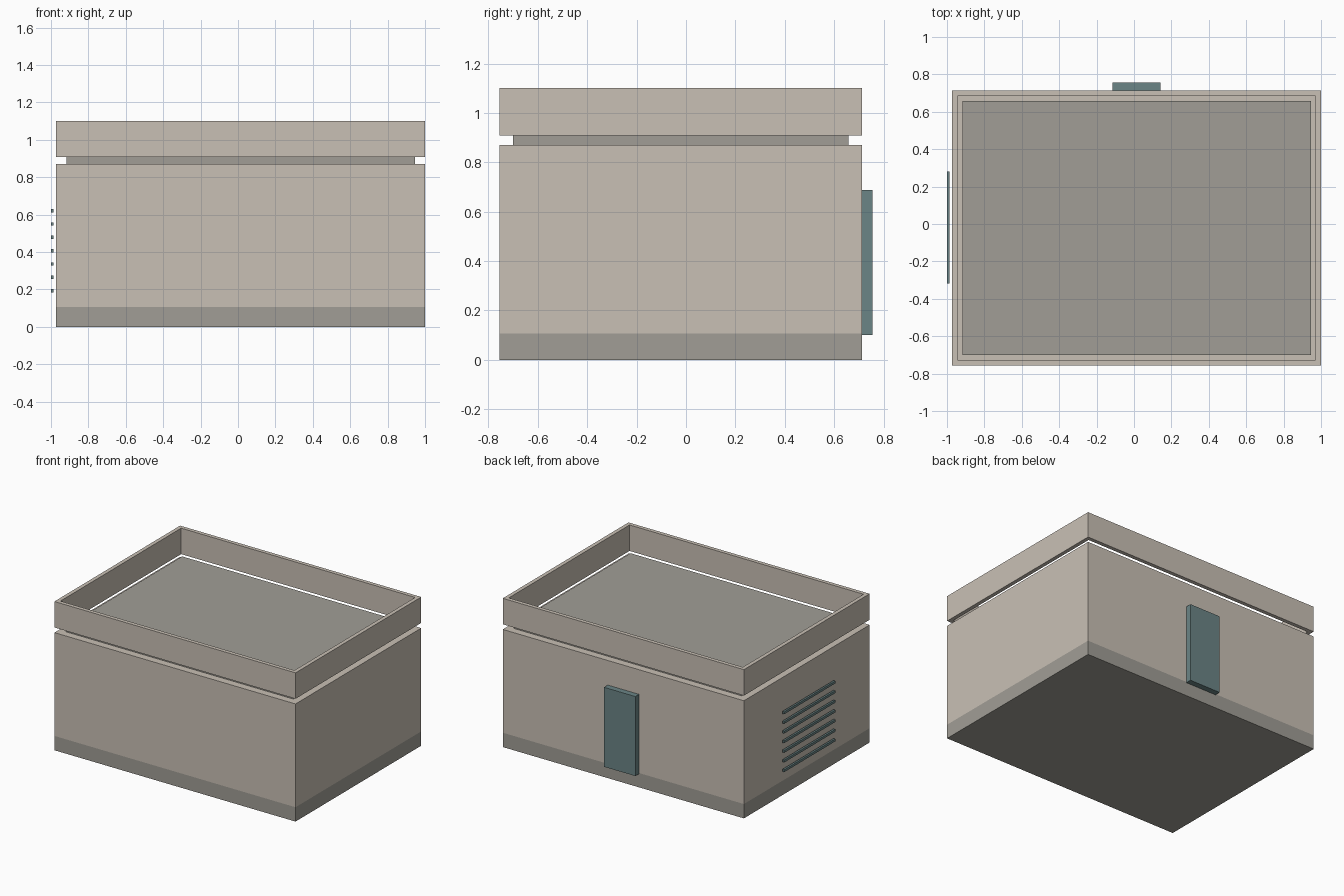
import bpy, bmesh

if "Cube" in bpy.data.objects:
    bpy.data.objects.remove(bpy.data.objects["Cube"])


def material(name, rgb):
    def lin(c):
        c /= 255
        return c / 12.92 if c <= 0.04045 else ((c + 0.055) / 1.055) ** 2.4
    m = bpy.data.materials.new(name)
    m.diffuse_color = (*[lin(c) for c in rgb], 1)
    m.use_nodes = True
    m.node_tree.nodes["Principled BSDF"].inputs["Base Color"].default_value = m.diffuse_color
    return m


TAN = material("tan wall", (201, 192, 181))
GREY = material("grey concrete", (161, 158, 150))
TEAL = material("teal metal", (107, 133, 134))


def finish(name, bm, *mats):
    mesh = bpy.data.meshes.new(name)
    bmesh.ops.recalc_face_normals(bm, faces=bm.faces)
    bm.to_mesh(mesh)
    bm.free()
    for m in mats:
        mesh.materials.append(m)
    ob = bpy.data.objects.new(name, mesh)
    bpy.context.collection.objects.link(ob)
    return ob


def box(name, x, y, z, mat):
    bm = bmesh.new()
    bmesh.ops.create_cube(bm, size=1)
    for v in bm.verts:
        v.co = [(r[0] + r[1]) / 2 + c * (r[1] - r[0]) for r, c in zip((x, y, z), v.co)]
    return finish(name, bm, mat)


X0, X1, Y0, Y1 = -0.973, 1.0, -0.756, 0.713

# Plinth and main walls, flush with each other
box("plinth", (X0, X1), (Y0, Y1), (0, 0.106), GREY)
box("walls", (X0, X1), (Y0, Y1), (0.106, 0.87), TAN)

# Recessed roof slab
box("roof_slab", (X0 + 0.055, X1 - 0.055), (Y0 + 0.055, Y1 - 0.055), (0.87, 0.908), GREY)

# Parapet: open rectangular ring raised above the walls
T, ZB, ZT = 0.029, 0.908, 1.1
bm = bmesh.new()
loops = []
for inset, z in ((0, ZB), (0, ZT), (T, ZT), (T, ZB)):
    a, b, c, d = X0 + inset, X1 - inset, Y0 + inset, Y1 - inset
    loops.append([bm.verts.new((x, y, z)) for x, y in ((a, c), (b, c), (b, d), (a, d))])
for i in range(4):
    p, q = loops[i], loops[(i + 1) % 4]
    for k in range(4):
        n = (k + 1) % 4
        bm.faces.new((p[k], p[n], q[n], q[k]))
finish("parapet", bm, TAN)

# Door on the back
box("door", (-0.115, 0.141), (Y1, 0.756), (0.1, 0.688), TEAL)

# Vent louvres on the left side
for i in range(7):
    z = 0.193 + i * 0.0714
    box(f"vent_louvre_{i + 1}", (-1.0, -0.986), (-0.317, 0.281), (z - 0.009, z + 0.009), TEAL)
